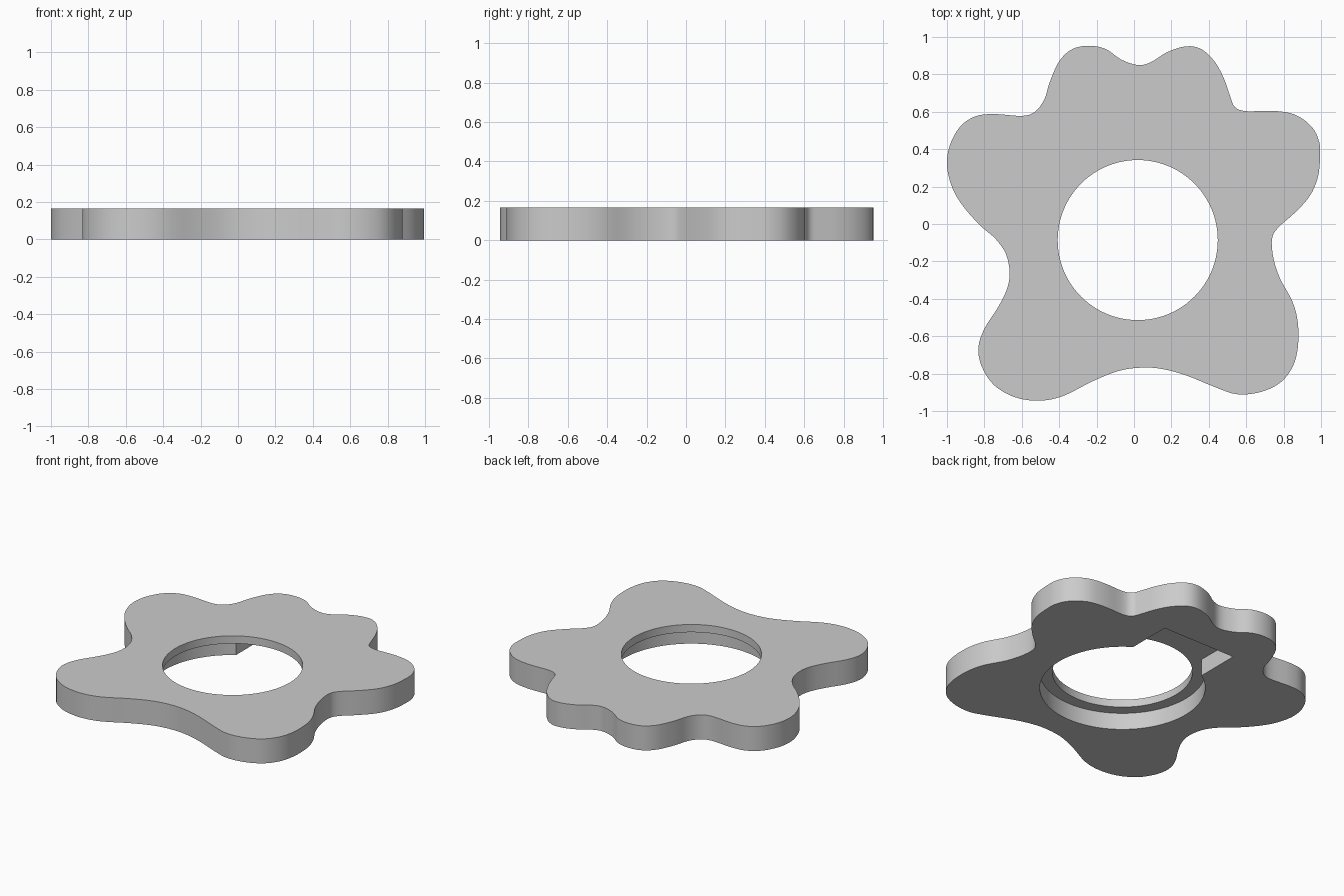
import bpy, bmesh, math
from mathutils import Vector

if "Cube" in bpy.data.objects:
    bpy.data.objects.remove(bpy.data.objects["Cube"])

THICK, RECESS = 0.165, 0.113          # plate thickness, depth of the underside recess
CX, CY = 0.02, -0.086                 # centre of the hole
R_HOLE, R_RECESS = 0.428, 0.505
SLOT_HALF, SLOT_END = 0.272, 0.726    # slot running back from the recess

# Outline of the lobed plate, clockwise from the back notch
OUTLINE = [
    (0.02, 0.85), (0.09, 0.865), (0.18, 0.92), (0.28, 0.95), (0.36, 0.935), (0.43, 0.87),
    (0.48, 0.78), (0.515, 0.68), (0.54, 0.625), (0.60, 0.603), (0.74, 0.605), (0.86, 0.585),
    (0.95, 0.52), (0.99, 0.44), (0.995, 0.36), (0.983, 0.25), (0.94, 0.15), (0.86, 0.06),
    (0.77, -0.02), (0.738, -0.08), (0.745, -0.18), (0.78, -0.29), (0.845, -0.41),
    (0.875, -0.52), (0.877, -0.65), (0.85, -0.76), (0.78, -0.85), (0.67, -0.90),
    (0.55, -0.91), (0.44, -0.875), (0.28, -0.81), (0.15, -0.775), (0.04, -0.768),
    (-0.08, -0.785), (-0.22, -0.84), (-0.38, -0.92), (-0.51, -0.945), (-0.64, -0.925),
    (-0.75, -0.86), (-0.815, -0.76), (-0.832, -0.66), (-0.80, -0.56), (-0.73, -0.45),
    (-0.68, -0.35), (-0.665, -0.26), (-0.685, -0.16), (-0.74, -0.08), (-0.82, -0.01),
    (-0.91, 0.09), (-0.97, 0.19), (-1.0, 0.31), (-0.985, 0.42), (-0.93, 0.52),
    (-0.85, 0.575), (-0.75, 0.588), (-0.60, 0.578), (-0.53, 0.60), (-0.48, 0.665),
    (-0.45, 0.76), (-0.40, 0.87), (-0.33, 0.935), (-0.24, 0.953), (-0.15, 0.935),
    (-0.07, 0.88)]


def smooth_loop(points, steps=4):
    """Closed Catmull-Rom curve through the points."""
    p = [Vector(q) for q in points]
    n, out = len(p), []
    for i in range(n):
        a, b, c, d = p[i - 1], p[i], p[(i + 1) % n], p[(i + 2) % n]
        for k in range(steps):
            t = k / steps
            out.append(0.5 * (2 * b + (c - a) * t + (2 * a - 5 * b + 4 * c - d) * t ** 2
                              + (3 * b - a - 3 * c + d) * t ** 3))
    return out


def arc(radius, start, end, count):
    return [Vector((CX + radius * math.cos(start + (end - start) * i / count),
                    CY + radius * math.sin(start + (end - start) * i / count)))
            for i in range(count + 1)]


# Round hole, and keyhole-shaped recess with its rectangular slot
hole = arc(R_HOLE, 0, 2 * math.pi, 96)[:-1]
a0 = math.acos(SLOT_HALF / R_RECESS)
keyhole = arc(R_RECESS, math.pi - a0, 2 * math.pi + a0, 80)
keyhole += [Vector((CX + s * SLOT_HALF, CY + SLOT_END)) for s in (1, -1)]

bm = bmesh.new()


def ring(points, z):
    verts = [bm.verts.new((p.x, p.y, z)) for p in points]
    edges = [bm.edges.new((verts[i - 1], verts[i])) for i in range(len(verts))]
    return verts, edges


def wall(lower, upper):
    for i in range(len(lower[0])):
        bm.faces.new((lower[0][i - 1], lower[0][i], upper[0][i], upper[0][i - 1]))


def flat(outer, inner, up):
    made = bmesh.ops.triangle_fill(bm, use_beauty=True, use_dissolve=False,
                                   edges=outer[1] + inner[1], normal=(0, 0, up))


profile = smooth_loop(OUTLINE)
out_low, out_top = ring(profile, 0), ring(profile, THICK)
key_low, key_top = ring(keyhole, 0), ring(keyhole, RECESS)
hole_low, hole_top = ring(hole, RECESS), ring(hole, THICK)

flat(out_top, hole_top, 1)      # top face
flat(out_low, key_low, -1)      # underside
flat(key_top, hole_low, -1)     # recess ceiling
wall(out_low, out_top)
wall(key_low, key_top)
wall(hole_low, hole_top)
bmesh.ops.recalc_face_normals(bm, faces=bm.faces)

mesh = bpy.data.meshes.new("lobed_plate")
bm.to_mesh(mesh)
bm.free()
plate = bpy.data.objects.new("lobed_plate", mesh)
bpy.context.collection.objects.link(plate)

grey = bpy.data.materials.new("light_grey")
grey.diffuse_color = (0.6, 0.6, 0.6, 1)
grey.use_nodes = True
grey.node_tree.nodes["Principled BSDF"].inputs["Base Color"].default_value = grey.diffuse_color
mesh.materials.append(grey)

bpy.context.view_layer.objects.active = plate
plate.select_set(True)
bpy.ops.object.shade_smooth_by_angle(angle=math.radians(30))
